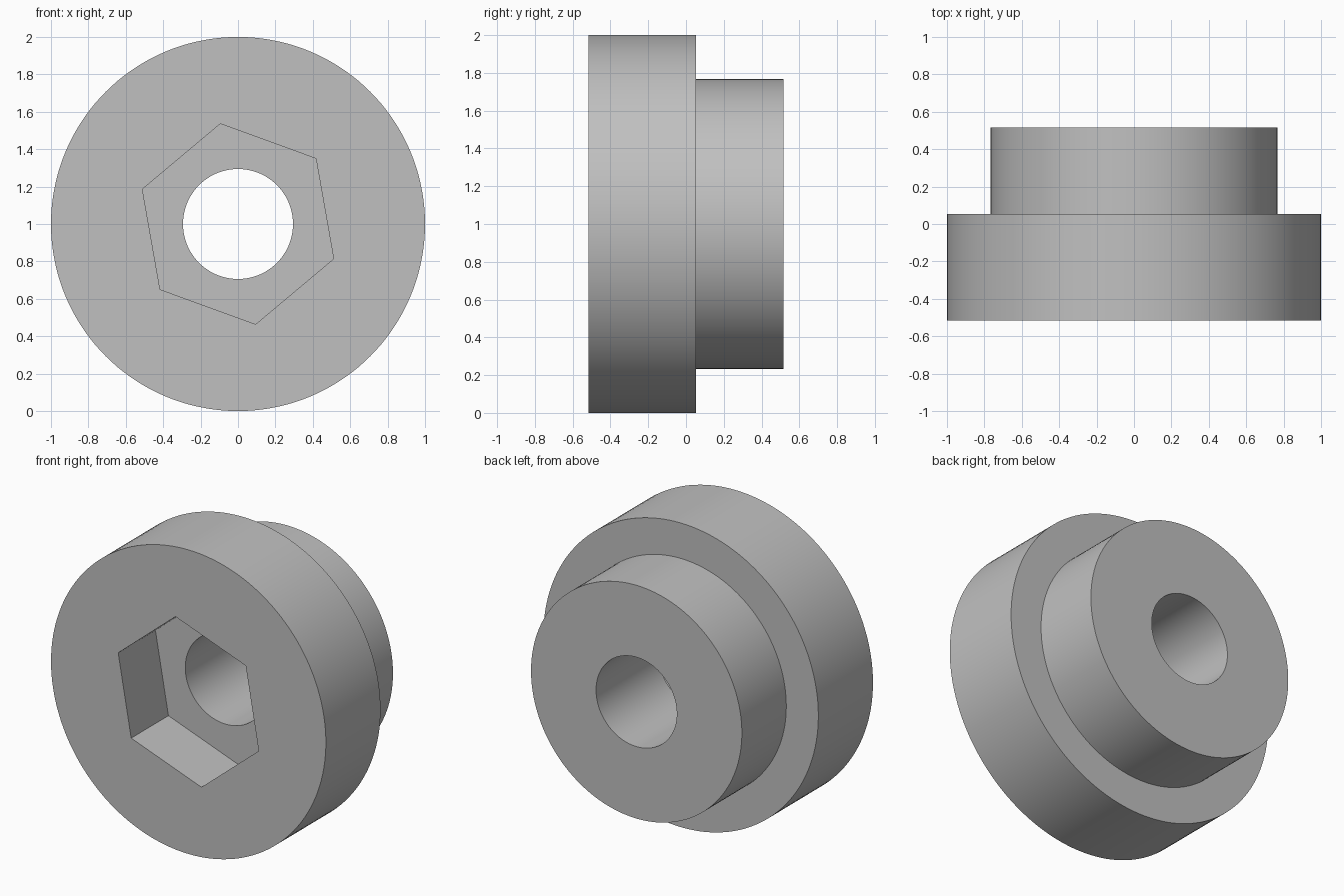
import bpy
import bmesh
from math import cos, sin, pi, radians

if "Cube" in bpy.data.objects:
    bpy.data.objects.remove(bpy.data.objects["Cube"], do_unlink=True)

SEGMENTS = 144
HEX_START = radians(40)
FRONT, STEP, BACK = -0.515, 0.053, 0.515
POCKET_FLOOR = FRONT + 0.387
FLANGE_R, HUB_R, BORE_R, HEX_R = 1.0, 0.767, 0.294, 0.544


def circle(radius):
    return lambda a: radius


def hexagon(radius):
    # Distance from the axis to a hexagon's edge at angle a
    side = pi / 3
    return lambda a: radius * cos(side / 2) / cos(a % side - side / 2)


def ring(bm, shape, y):
    verts = []
    for i in range(SEGMENTS):
        a = 2 * pi * i / SEGMENTS
        r, t = shape(a), a + HEX_START
        verts.append(bm.verts.new((r * cos(t), y, 1 + r * sin(t))))
    return verts


# Closed section: hex pocket, front face, flange, shoulder, hub, back face, bore
section = [
    (hexagon(HEX_R), POCKET_FLOOR),
    (hexagon(HEX_R), FRONT),
    (circle(FLANGE_R), FRONT),
    (circle(FLANGE_R), STEP),
    (circle(HUB_R), STEP),
    (circle(HUB_R), BACK),
    (circle(BORE_R), BACK),
    (circle(BORE_R), POCKET_FLOOR),
]

bm = bmesh.new()
rings = [ring(bm, shape, y) for shape, y in section]
for k, near in enumerate(rings):
    far = rings[(k + 1) % len(rings)]
    for i in range(SEGMENTS):
        j = (i + 1) % SEGMENTS
        bm.faces.new((near[i], near[j], far[j], far[i]))
bmesh.ops.recalc_face_normals(bm, faces=bm.faces)
mesh = bpy.data.meshes.new("flanged_bushing")
bm.to_mesh(mesh)
bm.free()

bushing = bpy.data.objects.new("flanged_bushing", mesh)
bpy.context.collection.objects.link(bushing)

# Plain grey finish
grey = bpy.data.materials.new("plain_grey")
grey.use_nodes = True
colour = (0.53, 0.53, 0.53, 1)
grey.diffuse_color = colour
grey.node_tree.nodes["Principled BSDF"].inputs["Base Color"].default_value = colour
mesh.materials.append(grey)

# Smooth round walls, sharp rims and hex corners
bpy.ops.object.select_all(action="DESELECT")
bushing.select_set(True)
bpy.context.view_layer.objects.active = bushing
bpy.ops.object.shade_smooth_by_angle(angle=radians(30))
